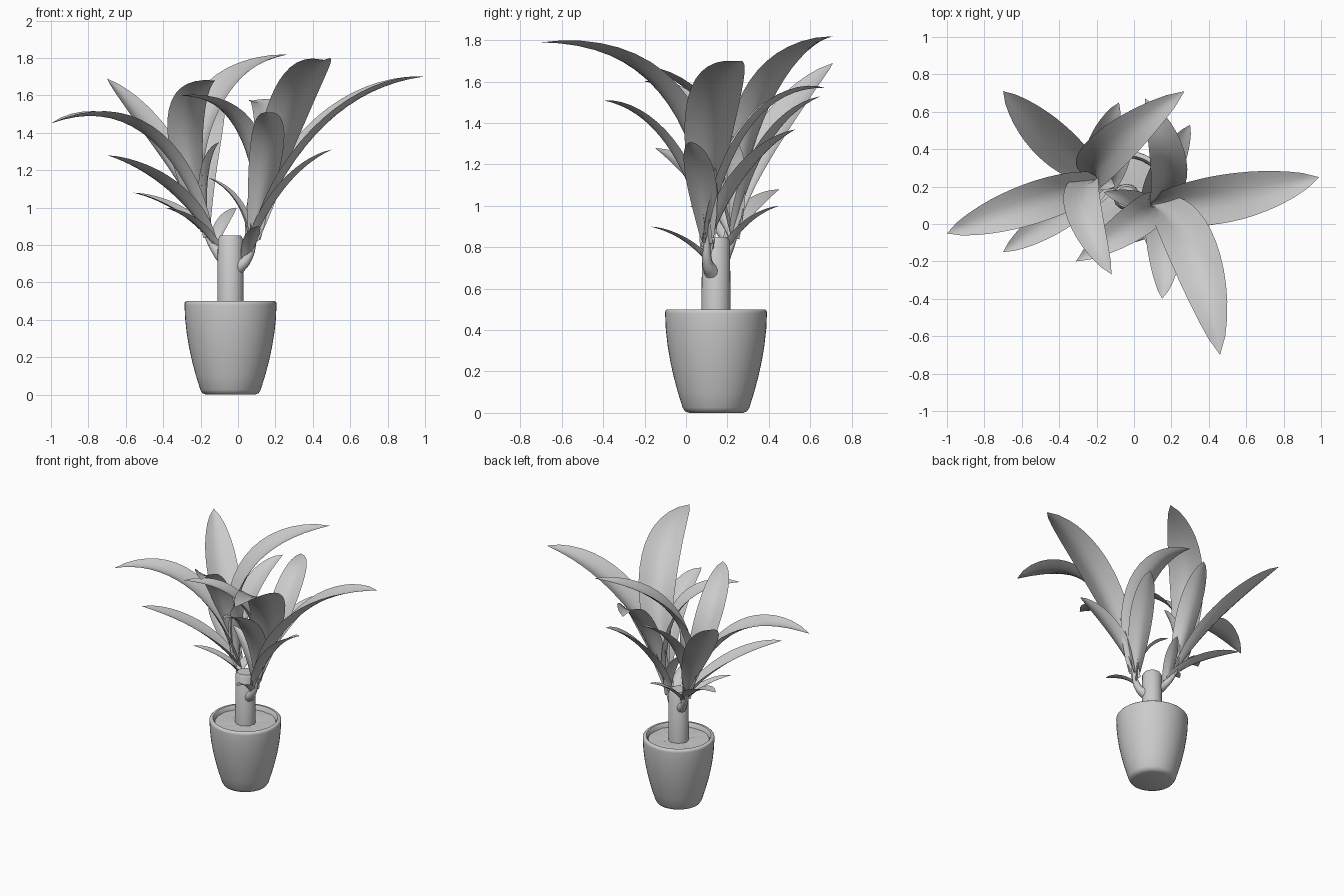
import bpy, bmesh, math, random
from mathutils import Vector as V

if "Cube" in bpy.data.objects:
    bpy.data.objects.remove(bpy.data.objects["Cube"])

random.seed(4)
CENTRE = V((-0.04, 0.145, 0))
UP = V((0, 0, 1))


def finish(name, bm):
    bmesh.ops.recalc_face_normals(bm, faces=bm.faces)
    me = bpy.data.meshes.new(name)
    bm.to_mesh(me)
    bm.free()
    ob = bpy.data.objects.new(name, me)
    bpy.context.collection.objects.link(ob)
    bpy.ops.object.select_all(action='DESELECT')
    ob.select_set(True)
    bpy.context.view_layer.objects.active = ob
    bpy.ops.object.shade_smooth_by_angle(angle=math.radians(50))
    return ob


def skin(bm, rows, closed):
    """Bridge neighbouring rows of vertices; a repeated vertex makes triangles."""
    for a, b in zip(rows, rows[1:]):
        n = len(a)
        for i in range(n if closed else n - 1):
            j = (i + 1) % n
            bm.faces.new(list(dict.fromkeys([a[i], a[j], b[j], b[i]])))


def lathe(name, profile, n=48, bump=0.0):
    """Revolve (radius, z) points; zero radius closes to a pole."""
    bm = bmesh.new()
    rings = []
    for r, z in profile:
        if r == 0:
            rings.append([bm.verts.new(CENTRE + UP * z)] * n)
            continue
        angles = [math.tau * i / n for i in range(n)]
        rings.append([bm.verts.new(CENTRE + V((r * math.cos(a), r * math.sin(a),
                                               z + random.uniform(-bump, bump)))) for a in angles])
    skin(bm, rings, True)
    return finish(name, bm)


def leaf(name, start, tip, ctrl, rows=16, cols=6):
    """Arching, pointed, cupped blade along a quadratic curve."""
    d = tip - start
    width = 0.2 * d.length
    if ctrl is None:
        # high leaves arch over, low ones stay straighter
        high = tip.z > 1.4
        ctrl = start + V((d.x * 0.38, d.y * 0.38, d.z * (0.92 if high else 0.76)))
    side0 = V((d.x, d.y, 0)).normalized().cross(UP)
    bm = bmesh.new()
    grid = []
    for i in range(rows):
        t = i / rows
        p = start * (1 - t) ** 2 + ctrl * 2 * t * (1 - t) + tip * t * t
        tan = ((ctrl - start) * (1 - t) + (tip - ctrl) * t).normalized()
        side = (side0 - tan * side0.dot(tan)).normalized()
        nor = side.cross(tan)
        half = width * 1.7 * t * (1 - t) ** 0.8 + 0.026 * (1 - t) ** 2
        cup = half * (0.3 + 0.6 * (1 - t) ** 3)
        grid.append([bm.verts.new(p + side * (s * half) + nor * (cup * abs(s) ** 1.5))
                     for s in (2 * k / cols - 1 for k in range(cols + 1))])
    grid.append([bm.verts.new(tip)] * (cols + 1))
    skin(bm, grid, False)
    return finish(name, bm)


def shoot(name, pts):
    """Tapered tube from the trunk into a leaf cluster."""
    cu = bpy.data.curves.new(name, 'CURVE')
    cu.dimensions = '3D'
    cu.bevel_depth = 0.04
    cu.use_fill_caps = True
    sp = cu.splines.new('BEZIER')
    sp.bezier_points.add(len(pts) - 1)
    for i, (bp, p) in enumerate(zip(sp.bezier_points, pts)):
        bp.co = p
        bp.radius = 1 - 0.35 * i
        bp.handle_left_type = bp.handle_right_type = 'AUTO'
    bpy.context.collection.objects.link(bpy.data.objects.new(name, cu))


# Pot: curved wall, rounded foot, rolled rim and inner wall
wall = [(0.246 - 0.085 * (1 - k / 6) ** 1.8, 0.025 + 0.455 * k / 6) for k in range(7)]
lathe("pot", [(0, 0), (0.13, 0), (0.15, 0.008)] + wall +
      [(0.245, 0.492), (0.238, 0.5), (0.222, 0.5), (0.211, 0.485), (0.205, 0.43)])

# Slightly uneven soil
lathe("soil", [(0.209 * k / 4, 0.47) for k in (4, 3, 2, 1, 0)], 32, 0.004)

# Cut trunk with a rounded top
lathe("trunk", [(0.07, 0.45), (0.068, 0.83), (0.056, 0.85), (0, 0.85)], 32)


def cluster(side, base, top, leaves):
    root = CENTRE.lerp(base, 0.45)
    root.z = base.z - 0.04
    shoot(f"{side}_shoot", [root, base, base.lerp(top, 0.6)])
    # taller leaves sprout higher on the shoot
    for n, (tip, *ctrl) in enumerate(leaves, 1):
        t = min(max((tip[2] - 0.9) / 0.8, 0), 1) * 0.55
        leaf(f"{side}_leaf_{n}", base.lerp(top, t), V(tip), V(ctrl[0]) if ctrl else None)


# Leaves: tip, and a bend point where the leaf hooks sideways
cluster("left", V((-0.115, 0.195, 0.77)), V((-0.24, 0.29, 1)), [
    [(-0.7, 0.71, 1.69), (-0.43, 0.4, 1.4)],
    [(0.27, 0.71, 1.82), (-0.33, 0.29, 1.7)],
    [(-1, -0.05, 1.45), (-0.45, 0.15, 1.65)],
    [(-0.12, -0.27, 1.68), (-0.4, 0.2, 1.62)],
    [(-0.7, -0.15, 1.28)],
    [(-0.56, 0.45, 1.08)],
    [(-0.39, 0.02, 1)],
    [(-0.08, 0.65, 1.53), (-0.22, 0.36, 1.4)],
    [(-0.1, 0.2, 1.35), (-0.2, 0.24, 1.25)],
    [(-0.01, 0.45, 1)],
])
cluster("right", V((0.045, 0.105, 0.72)), V((0.13, 0.1, 0.95)), [
    [(0.99, 0.25, 1.7), (0.4, 0.09, 1.62)],
    [(0.46, -0.7, 1.79), (0.34, 0.05, 1.78)],
    [(0.06, 0.67, 1.57), (0.3, 0.25, 1.58)],
    [(-0.31, -0.2, 1.6), (0.16, 0.1, 1.58)],
    [(0.3, 0.53, 1.37)],
    [(0.5, 0.02, 1.31)],
    [(0.15, -0.4, 1.51), (0.2, -0.05, 1.44)],
    [(-0.16, 0.17, 1.16), (0.05, 0.12, 1.06)],
    [(0.11, -0.17, 0.9)],
])
